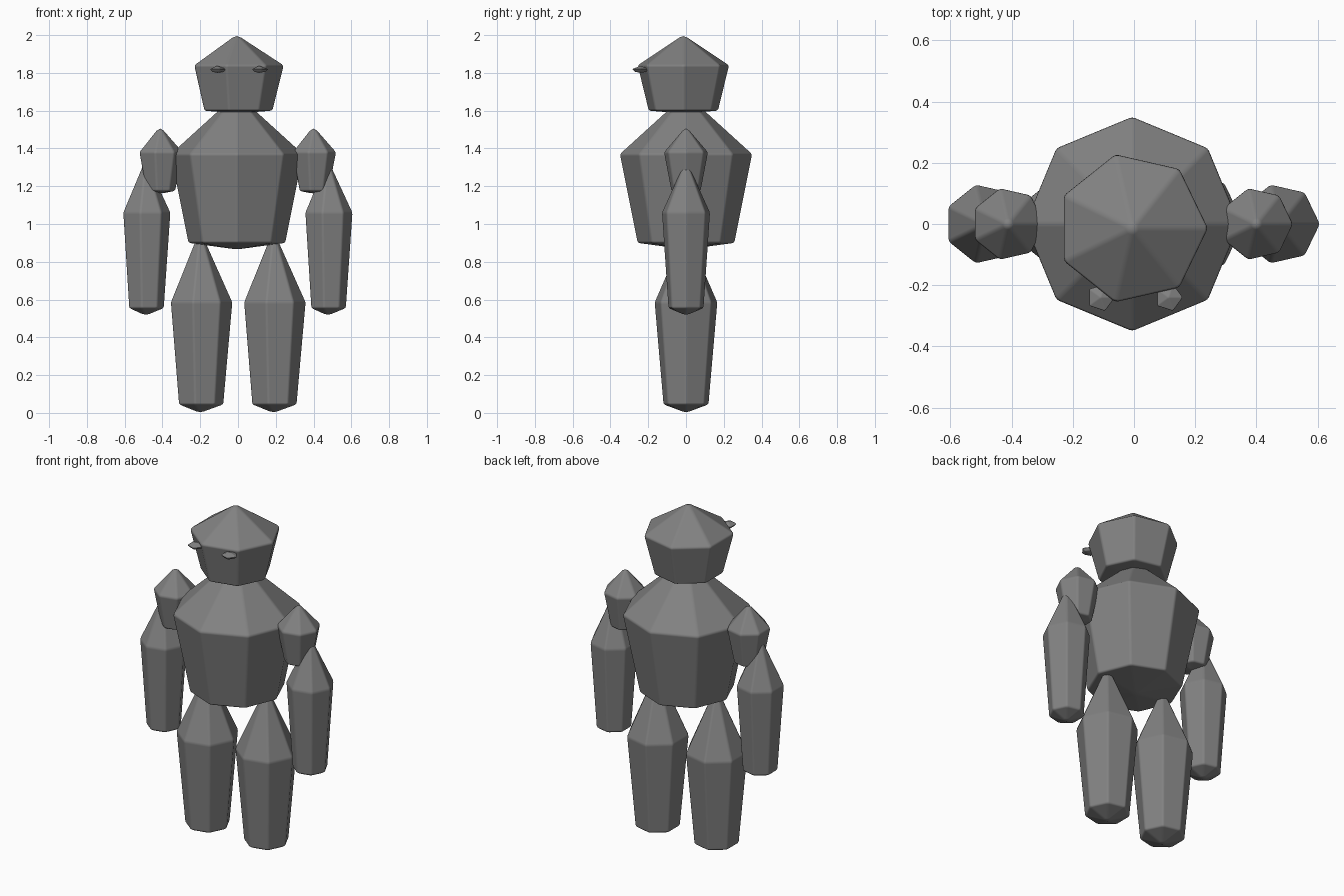
import bpy, math

if "Cube" in bpy.data.objects:
    bpy.data.objects.remove(bpy.data.objects["Cube"])

grey = bpy.data.materials.new("stone grey")
grey.diffuse_color = (0.22, 0.22, 0.22, 1)
grey.use_nodes = True
grey.node_tree.nodes["Principled BSDF"].inputs["Base Color"].default_value = grey.diffuse_color


def gem(name, x, y, sides, heights, r_wide, r_base, bevel):
    """Faceted stone: bottom tip, base ring, wide ring and top tip."""
    z_tip, z_base, z_wide, z_top = heights
    verts = [(0, 0, z_tip)]
    for r, z in ((r_base, z_base), (r_wide, z_wide)):
        for i in range(sides):
            a = math.tau * i / sides
            verts.append((r * math.cos(a), r * math.sin(a), z))
    verts.append((0, 0, z_top))
    top = len(verts) - 1
    faces = []
    for i in range(sides):
        a, b = 1 + i, 1 + (i + 1) % sides
        faces += [(0, b, a), (a, b, b + sides, a + sides),
                  (a + sides, b + sides, top)]
    mesh = bpy.data.meshes.new(name)
    mesh.from_pydata(verts, [], faces)
    mesh.materials.append(grey)
    obj = bpy.data.objects.new(name, mesh)
    obj.location = (x, y, 0)
    bpy.context.collection.objects.link(obj)
    for p in mesh.polygons:
        p.use_smooth = True
    # Softly worn edges between flat facets
    mod = obj.modifiers.new("worn edges", 'BEVEL')
    mod.width = bevel
    mod.segments = 2
    mod.limit_method = 'NONE'
    mod.harden_normals = True
    return obj


MID = -0.006  # centre line of the body

# Torso and head
gem("torso", MID, 0, 8, (0.865, 0.9, 1.37, 1.69), 0.352, 0.258, 0.01)
gem("head", MID, -0.014, 7, (1.585, 1.6, 1.84, 2.003), 0.25, 0.19, 0.01)

# Paired shoulders, arms, legs and eyes
for side, s in (("left", -1), ("right", 1)):
    gem(side + "_shoulder", MID + s * 0.406, 0, 7,
        (1.16, 1.175, 1.38, 1.518), 0.121, 0.081, 0.009)
    gem(side + "_arm", MID + s * 0.482, 0, 7,
        (0.515, 0.555, 1.06, 1.345), 0.132, 0.097, 0.009)
    gem(side + "_leg", MID + s * 0.194, 0, 7,
        (0.0, 0.045, 0.585, 0.97), 0.172, 0.124, 0.009)
    gem(side + "_eye", 0.002 + s * 0.111, -0.24, 5,
        (1.8, 1.806, 1.82, 1.838), 0.048, 0.033, 0.003)
